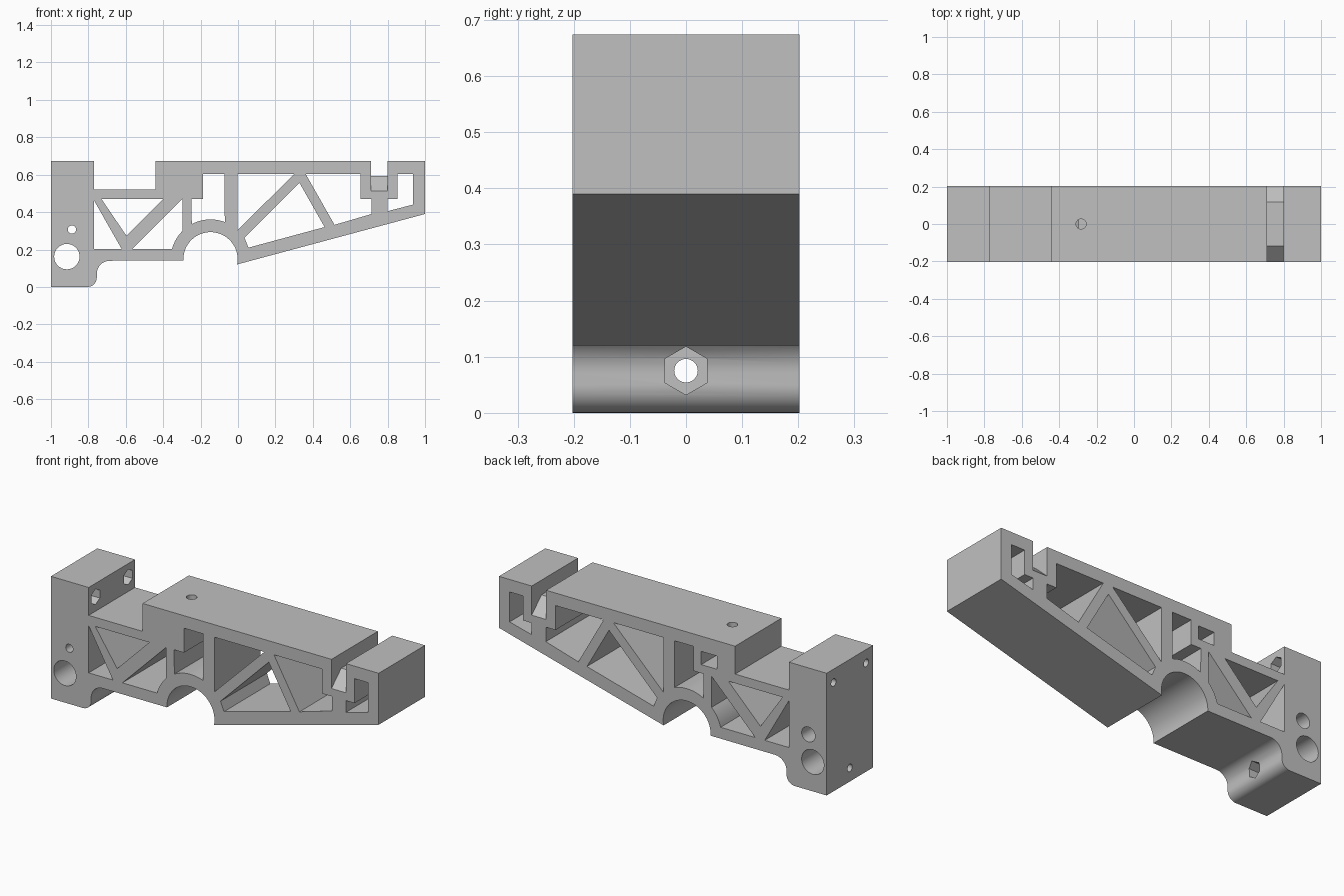
import bpy
import bmesh
from math import cos, sin, radians

cube = bpy.data.objects.get("Cube")
if cube:
    bpy.data.objects.remove(cube, do_unlink=True)

HALF = 0.202   # half width of the bracket
OUT = 0.3      # overshoot for cutters

grey = bpy.data.materials.new("plain_grey")
grey.use_nodes = True
grey.diffuse_color = (0.53, 0.53, 0.53, 1)
grey.node_tree.nodes["Principled BSDF"].inputs["Base Color"].default_value = (0.53, 0.53, 0.53, 1)


def arc(cx, cy, r, start, end, n=24):
    angles = [radians(start + (end - start) * i / n) for i in range(n + 1)]
    return [(cx + r * cos(a), cy + r * sin(a)) for a in angles]


def circle(cx, cy, r, n=32, turn=0):
    return arc(cx, cy, r, turn, turn + 360, n)[:-1]


def prism(name, points, axis, lo, hi):
    """Extrude a flat profile along one axis."""
    place = {"x": lambda p, t: (t, p[0], p[1]),
             "y": lambda p, t: (p[0], t, p[1]),
             "z": lambda p, t: (p[0], p[1], t)}[axis]
    bm = bmesh.new()
    ends = [[bm.verts.new(place(p, t)) for p in points] for t in (lo, hi)]
    for ring in ends:
        bm.faces.new(ring)
    n = len(points)
    for i in range(n):
        j = (i + 1) % n
        bm.faces.new((ends[0][i], ends[0][j], ends[1][j], ends[1][i]))
    bmesh.ops.recalc_face_normals(bm, faces=bm.faces)
    mesh = bpy.data.meshes.new(name)
    bm.to_mesh(mesh)
    bm.free()
    mesh.materials.append(grey)
    obj = bpy.data.objects.new(name, mesh)
    bpy.context.collection.objects.link(obj)
    return obj


# Side profile: rounded foot, arch, sloping underside, notched top
arch = (-0.147, 0.148)
outline = [(-1, 0)]
outline += arc(-0.805, 0.05, 0.05, -90, 0, 12)
outline += arc(-0.685, 0.07, 0.07, 180, 90, 12)
outline += arc(*arch, 0.145, 183, -11, 40)
outline += [(1, 0.39), (1, 0.674), (-0.441, 0.674), (-0.441, 0.52),
            (-0.77, 0.52), (-0.77, 0.674), (-1, 0.674)]
body = prism("truss_bracket", outline, "y", -HALF, HALF)


def cut(points, axis="y", lo=-OUT, hi=OUT):
    cutter = prism("cutter", points, axis, lo, hi)
    cutter.hide_render = True
    bpy.context.view_layer.objects.active = body
    mod = body.modifiers.new("cut", "BOOLEAN")
    mod.operation = "DIFFERENCE"
    mod.solver = "EXACT"
    mod.object = cutter
    bpy.ops.object.modifier_apply(modifier=mod.name)
    bpy.data.objects.remove(cutter, do_unlink=True)


# Truss openings, left end to right end
top, shelf, sill = 0.605, 0.47, 0.203
ring = 0.213
cells = [
    [(-0.77, 0.463), (-0.77, sill), (-0.622, sill)],
    [(-0.73, shelf), (-0.40, shelf), (-0.596, 0.273)],
    [(-0.564, sill), (-0.297, shelf)] + arc(*arch, ring, 135, 165, 8),
    [(-0.249, shelf), (-0.188, shelf), (-0.188, top), (-0.072, top)]
    + arc(*arch, ring, 69, 118, 12),
    [(-0.003, top), (0.302, top), (-0.003, 0.303)],
    [(0.329, 0.556), (0.463, 0.32), (0.056, 0.21), (0.035, 0.262)],
    [(0.361, top), (0.655, top), (0.655, shelf), (0.714, shelf),
     (0.714, 0.39), (0.516, 0.332)],
    [(0.853, top), (0.935, top), (0.935, 0.44), (0.80, 0.405),
     (0.80, shelf), (0.853, shelf)],
]
for cell in cells:
    cut(cell)

# Top slot with a raised, chamfered floor
cut([(-OUT, 0.8), (-OUT, 0.513), (-HALF, 0.513), (-0.117, 0.593), (0.117, 0.593),
     (HALF, 0.513), (OUT, 0.513), (OUT, 0.8)], "x", 0.712, 0.80)

# Cross holes in the end block, the small one widened from the back
cut(circle(-0.915, 0.162, 0.068))
cut(circle(-0.888, 0.307, 0.022))
cut(circle(-0.888, 0.307, 0.041), "y", 0, OUT)

# Lengthwise bolt holes with hexagonal nut pockets
for y, z in ((0, 0.075), (-0.142, 0.6), (0.142, 0.6)):
    cut(circle(y, z, 0.021, 24), "x", -1.1, -0.7)
    cut(circle(y, z, 0.043, 6, 30), "x", -0.83, -0.7)

# Vertical bolt hole and its nut slot opening at the back
cut(circle(-0.283, 0, 0.027, 24), "z", 0.4, 0.8)
cut([(-0.332, 0.517), (-0.234, 0.517), (-0.234, 0.59), (-0.332, 0.59)], "y", -0.05, OUT)

# Smooth curved walls, keep edges crisp
bpy.ops.object.select_all(action="DESELECT")
body.select_set(True)
bpy.context.view_layer.objects.active = body
bpy.ops.object.shade_smooth_by_angle(angle=radians(30))
